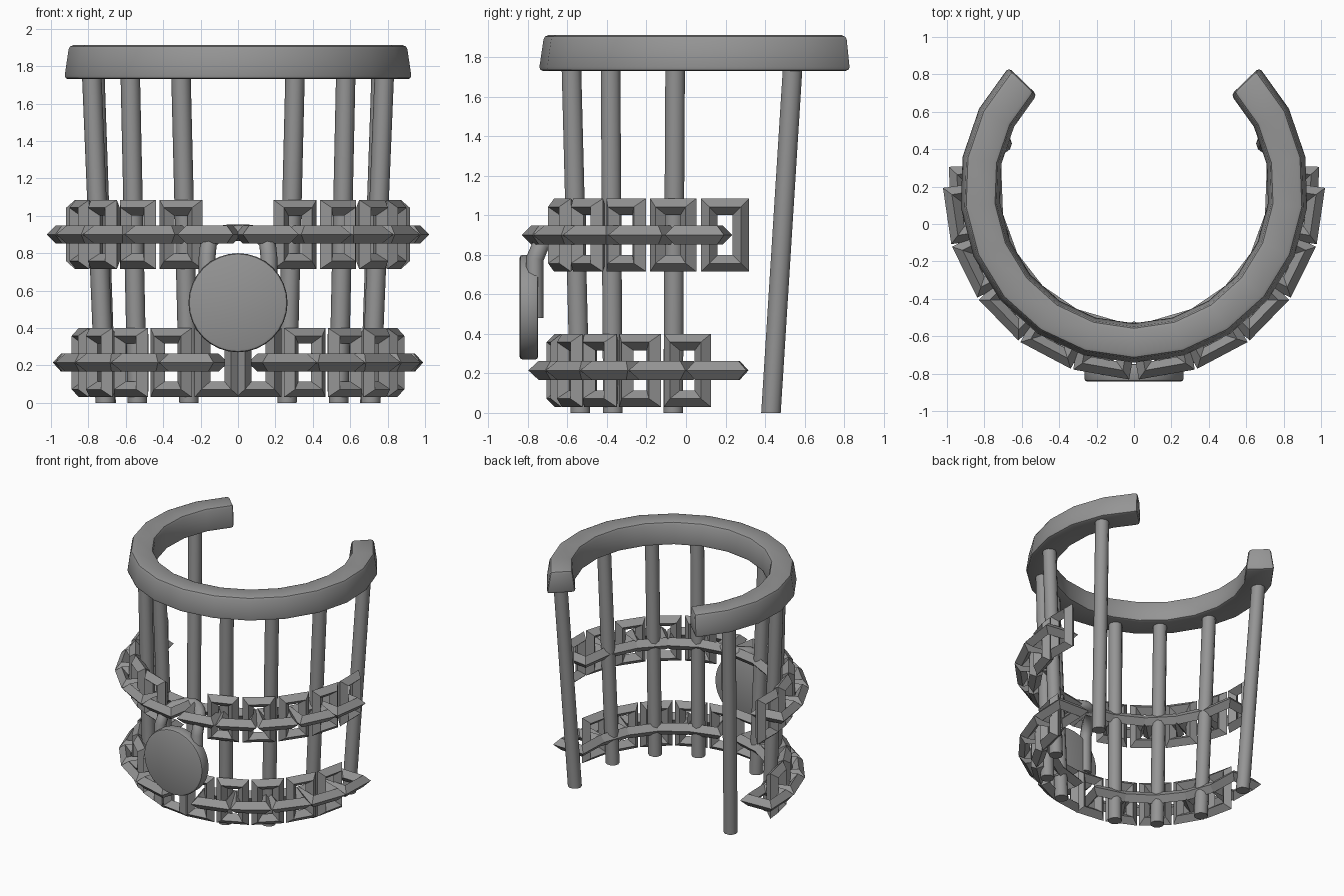
import bpy, bmesh, math
from mathutils import Vector

if "Cube" in bpy.data.objects:
    bpy.data.objects.remove(bpy.data.objects["Cube"])

CY = 0.19  # centre of the open circle in y

metal = bpy.data.materials.new("grey metal")
metal.diffuse_color = (0.3, 0.3, 0.3, 1)
metal.use_nodes = True
metal.node_tree.nodes["Principled BSDF"].inputs["Base Color"].default_value = metal.diffuse_color


def polar(deg, r, z):
    """Point on the circle; 0 degrees is the front, positive goes to +x."""
    a = math.radians(deg)
    return Vector((r * math.sin(a), CY - r * math.cos(a), z))


def add_object(name, bm):
    bmesh.ops.recalc_face_normals(bm, faces=bm.faces)
    mesh = bpy.data.meshes.new(name)
    bm.to_mesh(mesh)
    bm.free()
    mesh.materials.append(metal)
    ob = bpy.data.objects.new(name, mesh)
    bpy.context.collection.objects.link(ob)
    return ob


def smooth(ob, deg=35):
    bpy.ops.object.select_all(action='DESELECT')
    ob.select_set(True)
    bpy.context.view_layer.objects.active = ob
    bpy.ops.object.shade_smooth_by_angle(angle=math.radians(deg))


def bevel(ob, width, segments=2):
    mod = ob.modifiers.new("bevel", 'BEVEL')
    mod.width = width
    mod.segments = segments
    mod.limit_method = 'ANGLE'
    mod.angle_limit = math.radians(40)
    bpy.context.view_layer.objects.active = ob
    bpy.ops.object.modifier_apply(modifier=mod.name)


def loft(bm, rings, closed):
    """Join equal rings of vertices with quads."""
    n = len(rings[0])
    for i in range(len(rings) if closed else len(rings) - 1):
        a, b = rings[i], rings[(i + 1) % len(rings)]
        for j in range(n):
            k = (j + 1) % n
            bm.faces.new((a[j], a[k], b[k], b[j]))
    if not closed:
        bm.faces.new(rings[0])
        bm.faces.new(rings[-1])


# Open top rim, a trapezoid swept around the arc
bm = bmesh.new()
section = [(0.718, 1.73), (0.935, 1.73), (0.908, 1.912), (0.742, 1.912)]
steps = 16
rings = [[bm.verts.new(polar(-134 + 268 * i / steps, r, z)) for r, z in section]
         for i in range(steps + 1)]
loft(bm, rings, False)
rim = add_object("top_rim", bm)
bevel(rim, 0.022)
smooth(rim)

# Leaning bars: foot (x, y) and head (x, y)
BARS = [((0.262, -0.535), (0.305, -0.58)), ((0.538, -0.37), (0.576, -0.382)),
        ((0.71, -0.065), (0.782, -0.055)), ((0.705, 0.43), (0.765, 0.54))]
for side, label in ((1, "right"), (-1, "left")):
    for i, (foot, head) in enumerate(BARS):
        bm = bmesh.new()
        rings = [[bm.verts.new((side * x + 0.052 * math.cos(a * math.tau / 10),
                                y + 0.052 * math.sin(a * math.tau / 10), z))
                  for a in range(10)]
                 for (x, y), z in ((foot, 0), (head, 1.75))]
        loft(bm, rings, False)
        smooth(add_object(f"bar_{label}_{i + 1}", bm), 50)


def add_link(bm, deg, r, z, half_len, half_wid, upright):
    """Rectangular chain link with a diamond cross-section."""
    centre = polar(deg, r, z)
    a = math.radians(deg)
    along = Vector((math.cos(a), math.sin(a), 0))
    out = Vector((math.sin(a), -math.cos(a), 0))
    up = Vector((0, 0, 1))
    across, normal = (up, out) if upright else (out, up)
    rings = []
    for sx, sy in ((1, 1), (-1, 1), (-1, -1), (1, -1)):
        ring = []
        for inset, h in ((0, 0), (0.042, 0.048), (0.084, 0), (0.042, -0.048)):
            ring.append(bm.verts.new(centre + along * sx * (half_len - inset)
                                     + across * sy * (half_wid - inset) + normal * h))
        rings.append(ring)
    loft(bm, rings, True)


# Two chains of alternating upright and flat links
def add_chain(name, r, z, upright_start, flat_start):
    bm = bmesh.new()
    for side in (1, -1):
        for i in range(5):
            add_link(bm, side * (upright_start + 17.5 * i), r, z, 0.122, 0.185, True)
            add_link(bm, side * (flat_start + 17.9 * i), r, z, 0.152, 0.14, False)
    add_object(name, bm)


add_chain("upper_chain", 0.87, 0.9, 20.5, 10)
add_chain("lower_chain", 0.845, 0.215, 7.5, 16.3)

# Round padlock body
bm = bmesh.new()
rings = [[bm.verts.new((0.265 * math.cos(i * math.tau / 32), y,
                        0.535 + 0.265 * math.sin(i * math.tau / 32)))
          for i in range(32)] for y in (-0.842, -0.748)]
loft(bm, rings, False)
body = add_object("padlock_body", bm)
bevel(body, 0.015)
smooth(body)

# Padlock shackle leaning back over the chain
half = [(0.165, -0.765, 0.48), (0.165, -0.765, 0.78), (0.158, -0.735, 0.85),
        (0.12, -0.66, 0.895), (0.06, -0.59, 0.908)]
path = half + [(0, -0.565, 0.91)] + [(-x, y, z) for x, y, z in reversed(half)]
curve = bpy.data.curves.new("padlock_shackle", 'CURVE')
curve.dimensions = '3D'
curve.bevel_depth = 0.045
curve.bevel_resolution = 2
curve.use_fill_caps = True
spline = curve.splines.new('POLY')
spline.points.add(len(path) - 1)
for p, co in zip(spline.points, path):
    p.co = (*co, 1)
curve.materials.append(metal)
shackle = bpy.data.objects.new("padlock_shackle", curve)
bpy.context.collection.objects.link(shackle)
bpy.ops.object.select_all(action='DESELECT')
shackle.select_set(True)
bpy.context.view_layer.objects.active = shackle
bpy.ops.object.convert(target='MESH')
smooth(bpy.context.view_layer.objects.active, 50)
